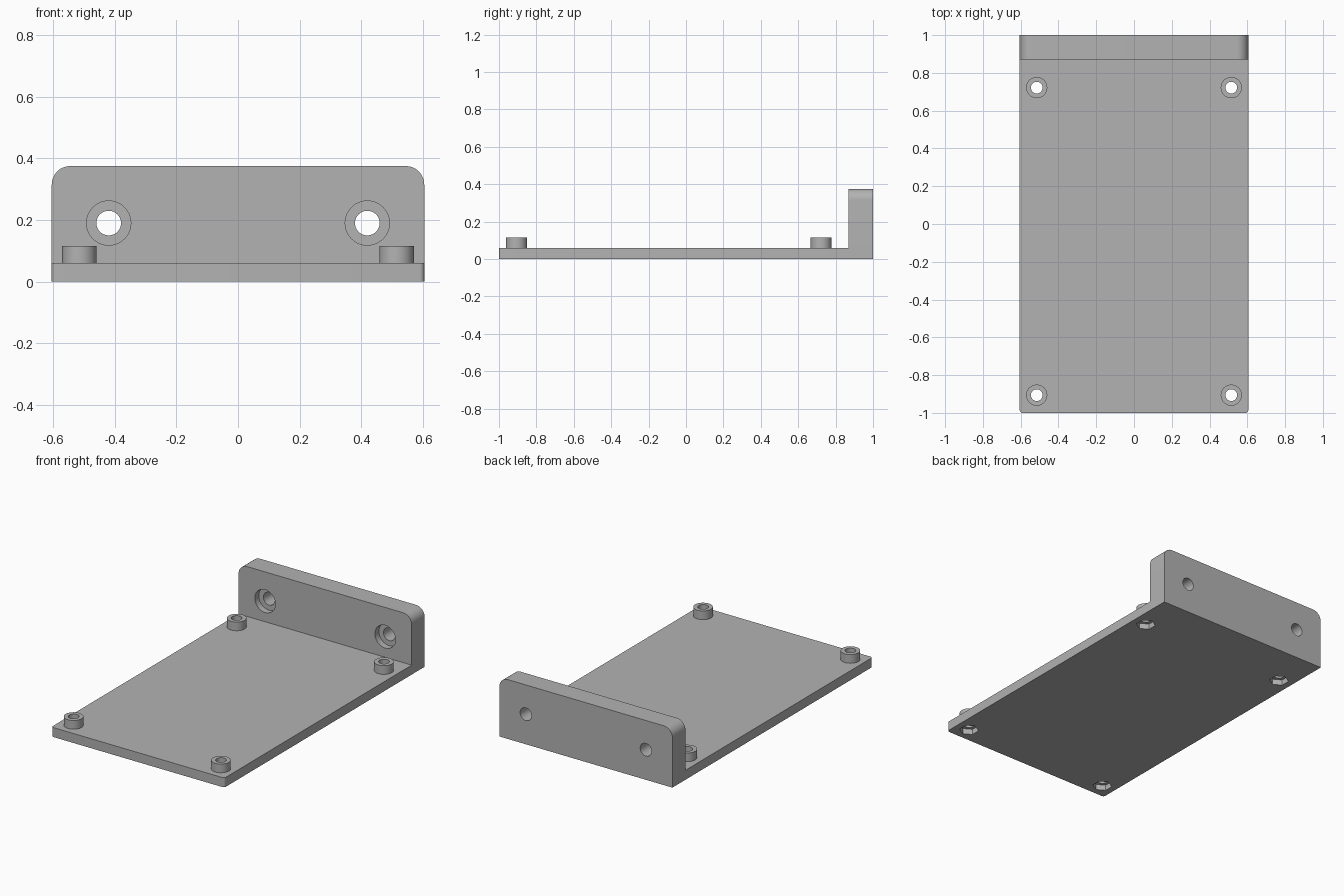
import bpy, bmesh, math
from mathutils import Matrix

cube = bpy.data.objects.get("Cube")
if cube:
    bpy.data.objects.remove(cube, do_unlink=True)

HALF_W, PLATE_T = 0.605, 0.06
WALL_FRONT, WALL_H = 0.87, 0.375
POSTS = [(x, y) for x in (-0.515, 0.515) for y in (-0.906, 0.722)]
BOLT_X, BOLT_Z = 0.42, 0.19

grey = bpy.data.materials.new("matte grey")
grey.use_nodes = True
grey.diffuse_color = (0.45, 0.45, 0.45, 1)
grey.node_tree.nodes["Principled BSDF"].inputs["Base Color"].default_value = grey.diffuse_color


def finish(name, bm):
    bmesh.ops.recalc_face_normals(bm, faces=bm.faces)
    mesh = bpy.data.meshes.new(name)
    bm.to_mesh(mesh)
    bm.free()
    mesh.materials.append(grey)
    obj = bpy.data.objects.new(name, mesh)
    bpy.context.collection.objects.link(obj)
    return obj


def rounded_box(name, low, high, radius, segments, picks):
    """Box whose edges accepted by picks(midpoint, direction) are rounded."""
    bm = bmesh.new()
    bmesh.ops.create_cube(bm, size=1)
    for v in bm.verts:
        v.co = [l + (c + 0.5) * (h - l) for c, l, h in zip(v.co, low, high)]
    edges = [e for e in bm.edges
             if picks((e.verts[0].co + e.verts[1].co) / 2, e.verts[0].co - e.verts[1].co)]
    bmesh.ops.bevel(bm, geom=edges, offset=radius, segments=segments, profile=0.5, affect='EDGES')
    return finish(name, bm)


def cylinder(name, centre, radius, depth, sides=48, axis='Z', turn=0):
    bm = bmesh.new()
    tilt = Matrix.Rotation(math.pi / 2, 4, 'X') if axis == 'Y' else Matrix()
    bmesh.ops.create_cone(bm, cap_ends=True, segments=sides, radius1=radius, radius2=radius,
                          depth=depth, matrix=Matrix.Translation(centre) @ tilt @ Matrix.Rotation(turn, 4, 'Z'))
    return finish(name, bm)


def combine(target, tool, operation):
    mod = target.modifiers.new(operation.lower(), 'BOOLEAN')
    mod.operation, mod.solver, mod.object = operation, 'EXACT', tool
    bpy.context.view_layer.objects.active = target
    bpy.ops.object.modifier_apply(modifier=mod.name)
    bpy.data.objects.remove(tool, do_unlink=True)


# Base plate with softened front corners, and upright wall with round top corners
bracket = rounded_box("mounting_bracket", (-HALF_W, -1, 0), (HALF_W, 1, PLATE_T), 0.015, 6,
                      lambda mid, d: abs(d.z) > 0.01 and mid.y < 0)
wall = rounded_box("wall", (-HALF_W, WALL_FRONT, 0), (HALF_W, 1, WALL_H), 0.06, 12,
                   lambda mid, d: abs(d.y) > 0.01 and mid.z > 0.2)
combine(bracket, wall, 'UNION')

# Standoffs with through holes and hexagonal nut pockets underneath
for x, y in POSTS:
    combine(bracket, cylinder("standoff", (x, y, 0.075), 0.056, 0.08), 'UNION')
for x, y in POSTS:
    combine(bracket, cylinder("screw_hole", (x, y, 0.05), 0.031, 0.3), 'DIFFERENCE')
    combine(bracket, cylinder("nut_pocket", (x, y, 0), 0.057, 0.07, 6), 'DIFFERENCE')

# Counterbored bolt holes through the wall
for x in (-BOLT_X, BOLT_X):
    combine(bracket, cylinder("bolt_hole", (x, 0.93, BOLT_Z), 0.04, 0.4, axis='Y'), 'DIFFERENCE')
    combine(bracket, cylinder("counterbore", (x, WALL_FRONT, BOLT_Z), 0.072, 0.08, axis='Y'), 'DIFFERENCE')

bpy.ops.object.select_all(action='DESELECT')
bracket.select_set(True)
bpy.context.view_layer.objects.active = bracket
bpy.ops.object.shade_smooth_by_angle(angle=math.radians(30))
